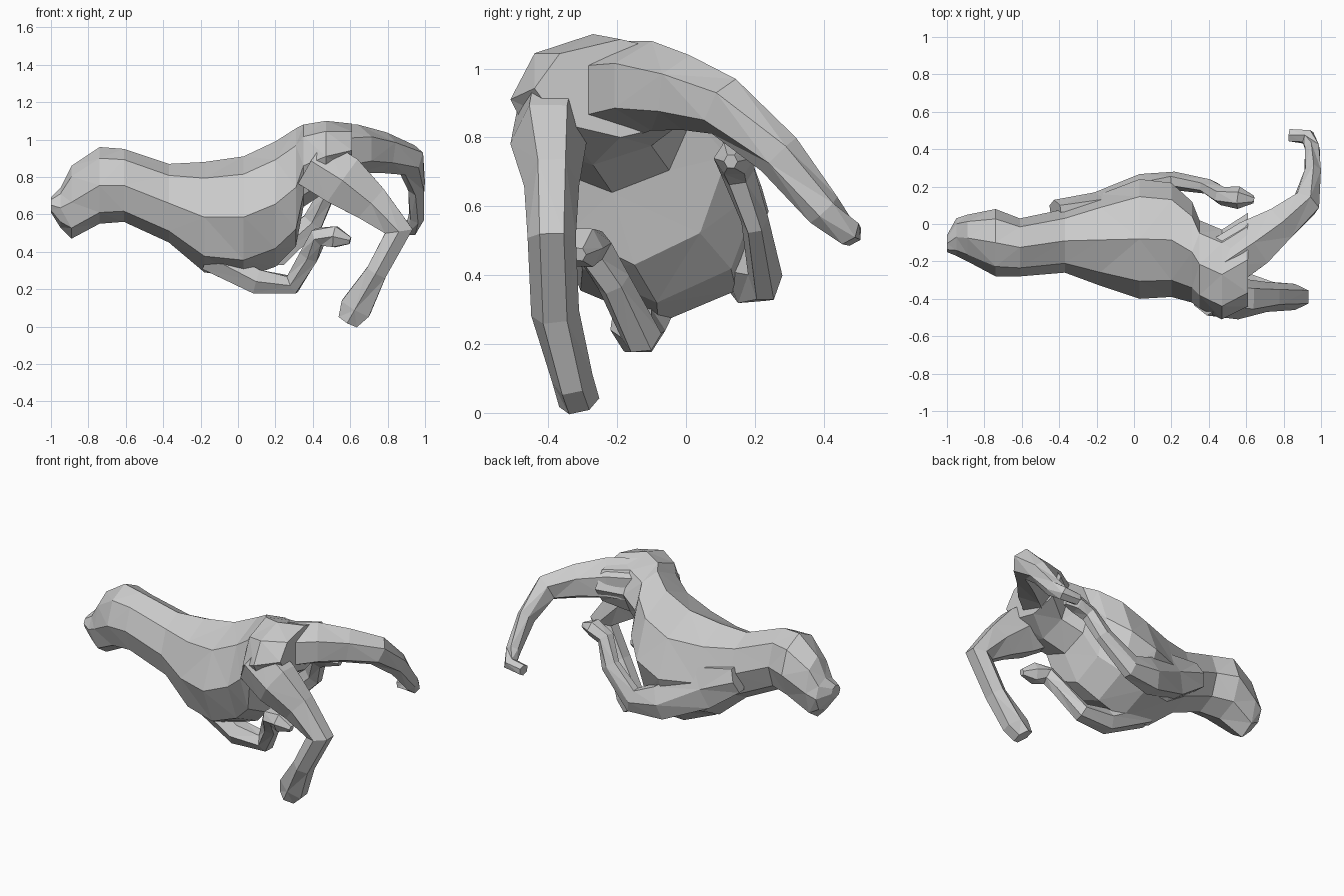
import bpy, bmesh
from math import cos, sin, pi
from mathutils import Vector


def skin_rings(name, rings):
    """Join a list of equal-sized point rings into a closed, faceted body."""
    bm = bmesh.new()
    loops = [[bm.verts.new(p) for p in ring] for ring in rings]
    n = len(loops[0])
    for a, b in zip(loops, loops[1:]):
        for i in range(n):
            j = (i + 1) % n
            bm.faces.new((a[i], a[j], b[j], b[i]))
    bm.faces.new(loops[0][::-1])
    bm.faces.new(loops[-1])
    bmesh.ops.triangulate(bm, faces=bm.faces[:])
    bmesh.ops.recalc_face_normals(bm, faces=bm.faces[:])
    mesh = bpy.data.meshes.new(name)
    bm.to_mesh(mesh)
    bm.free()
    obj = bpy.data.objects.new(name, mesh)
    bpy.context.collection.objects.link(obj)
    return obj


def body(name, sections, sides=8):
    """Sections across x: (x, ymin, ymax, zmin, zmax)."""
    rings = []
    for x, y0, y1, z0, z1 in sections:
        rings.append([((x), (y0 + y1) / 2 + (y1 - y0) / 2 * cos(2 * pi * i / sides),
                       (z0 + z1) / 2 + (z1 - z0) / 2 * sin(2 * pi * i / sides))
                      for i in range(sides)])
    return skin_rings(name, rings)


def limb(name, path, ref, sides=6):
    """Path stations: (x, y, z, half size along ref, half size across)."""
    pts = [Vector(p[:3]) for p in path]
    rings = []
    for k, p in enumerate(path):
        before = pts[k] - pts[k - 1] if k else pts[1] - pts[0]
        after = pts[k + 1] - pts[k] if k < len(pts) - 1 else before
        t = (before.normalized() + after.normalized()).normalized()
        a = Vector(ref)
        a = (a - a.dot(t) * t).normalized()
        b = t.cross(a)
        rings.append([pts[k] + a * p[3] * cos(2 * pi * i / sides)
                      + b * p[4] * sin(2 * pi * i / sides) / 0.93
                      for i in range(sides)])
    return skin_rings(name, rings)


# Head, neck, chest and hips in one run
body("torso", [
    (-1.00, -0.15, -0.06, 0.61, 0.69),
    (-0.95, -0.17, 0.03, 0.53, 0.74),
    (-0.89, -0.20, 0.05, 0.47, 0.86),
    (-0.74, -0.28, 0.08, 0.55, 0.96),
    (-0.61, -0.28, 0.03, 0.56, 0.95),
    (-0.37, -0.26, 0.08, 0.45, 0.87),
    (-0.18, -0.33, 0.16, 0.29, 0.88),
    (0.03, -0.40, 0.24, 0.26, 0.91),
    (0.20, -0.39, 0.22, 0.32, 0.99),
    (0.31, -0.42, 0.12, 0.43, 1.06),
    (0.35, -0.45, 0.02, 0.64, 1.08),
    (0.47, -0.51, -0.03, 0.72, 1.10),
    (0.61, -0.44, 0.06, 0.80, 1.085),
])

# Near hind leg: thigh, hock, shin, paw
limb("near_hind_leg", [
    (0.40, -0.38, 0.88, 0.11, 0.15),
    (0.56, -0.40, 0.78, 0.11, 0.15),
    (0.71, -0.39, 0.66, 0.08, 0.11),
    (0.86, -0.39, 0.51, 0.07, 0.08),
    (0.74, -0.38, 0.29, 0.07, 0.06),
    (0.63, -0.33, 0.10, 0.06, 0.09),
    (0.59, -0.31, 0.03, 0.06, 0.06),
], (0, 1, 0))

# Far hind leg swung out behind
limb("far_hind_leg", [
    (0.46, -0.22, 0.93, 0.15, 0.15),
    (0.64, -0.10, 0.95, 0.13, 0.14),
    (0.78, 0.00, 0.93, 0.11, 0.10),
    (0.92, 0.11, 0.89, 0.09, 0.075),
    (0.955, 0.27, 0.75, 0.07, 0.045),
    (0.955, 0.40, 0.59, 0.055, 0.04),
    (0.93, 0.465, 0.53, 0.045, 0.04),
    (0.83, 0.475, 0.52, 0.035, 0.035),
], (0, 0, 1))

# Far foreleg folded under the flank
limb("far_foreleg", [
    (-0.42, 0.07, 0.64, 0.06, 0.08),
    (-0.20, 0.10, 0.55, 0.07, 0.14),
    (0.05, 0.19, 0.42, 0.08, 0.11),
    (0.22, 0.23, 0.40, 0.05, 0.08),
    (0.40, 0.20, 0.56, 0.04, 0.06),
    (0.47, 0.15, 0.70, 0.05, 0.05),
    (0.56, 0.14, 0.74, 0.06, 0.05),
    (0.64, 0.13, 0.73, 0.02, 0.02),
], (0, 1, 0))

# Near foreleg tucked beneath the chest
limb("near_foreleg", [
    (-0.15, -0.10, 0.37, 0.10, 0.08),
    (0.10, -0.14, 0.24, 0.08, 0.07),
    (0.29, -0.13, 0.225, 0.06, 0.055),
    (0.38, -0.21, 0.38, 0.05, 0.055),
    (0.43, -0.27, 0.48, 0.06, 0.05),
    (0.52, -0.30, 0.48, 0.06, 0.06),
    (0.60, -0.31, 0.46, 0.02, 0.02),
], (0, 1, 0))
